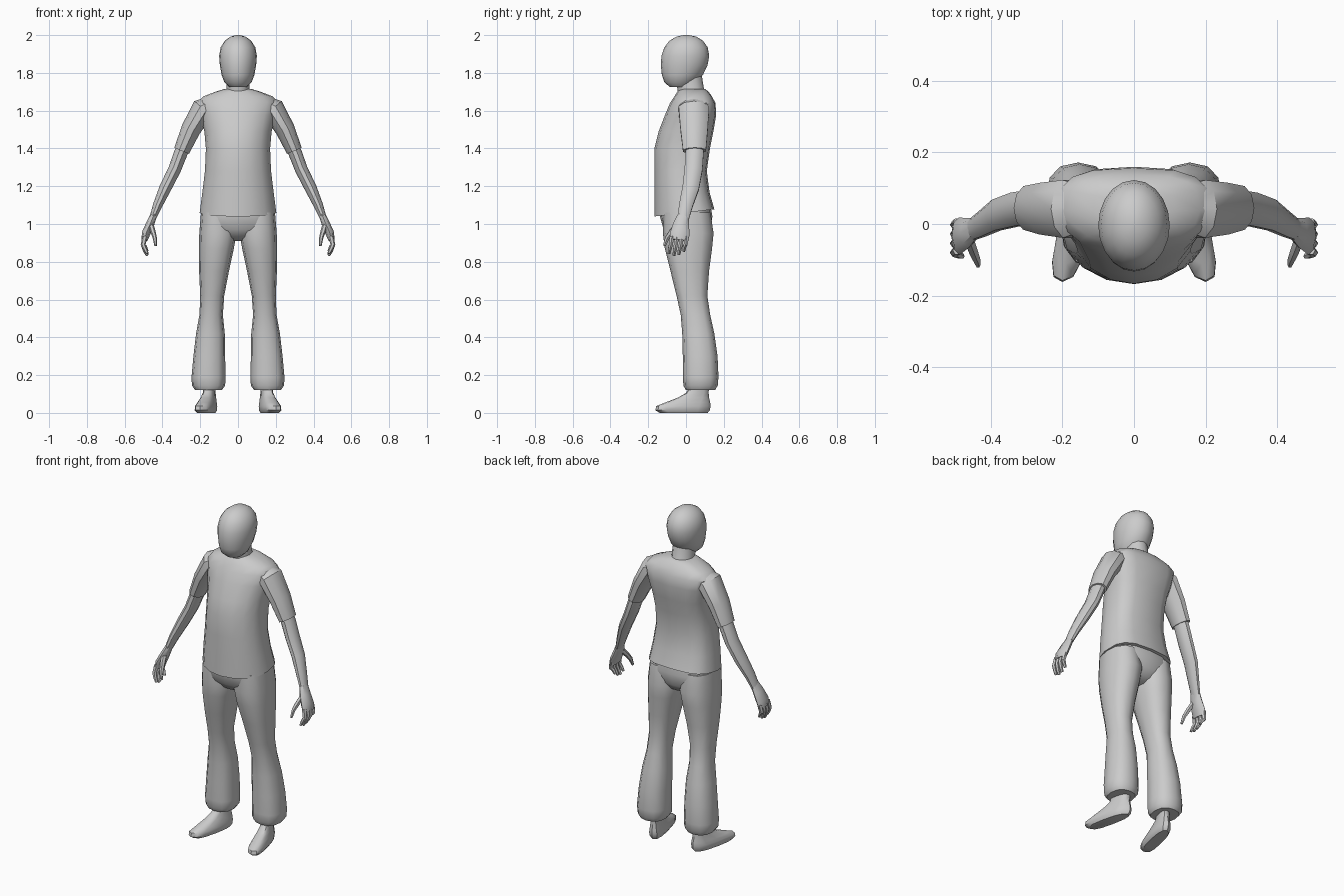
import bpy, bmesh, math
from mathutils import Vector

grey = bpy.data.materials.new("light grey")
grey.diffuse_color = (0.6, 0.6, 0.6, 1)


def spow(v, p):
    return math.copysign(abs(v) ** p, v)


def oval(z, y0, y1, hw, cx=0, n=16, pf=1.0, pb=0.8, slope=0, skew=0):
    """Horizontal ring from front y0 to back y1, half width hw."""
    cy, hy, pts = (y0 + y1) / 2, (y1 - y0) / 2, []
    for i in range(n):
        a = 2 * math.pi * i / n
        s, c = math.sin(a), math.cos(a)
        p = pf if s < 0 else pb
        y = cy + hy * spow(s, p)
        pts.append(Vector((cx + hw * spow(c, p) - skew * y, y, z + slope * y)))
    return pts


def tube(path, n=10):
    """Rings along a path of (x, y, z, thickness radius, y radius)."""
    cs, rings = [Vector(p[:3]) for p in path], []
    for i, p in enumerate(path):
        t = (cs[min(i + 1, len(cs) - 1)] - cs[max(i - 1, 0)]).normalized()
        u = Vector((0, 1, 0))
        u = (u - t * u.dot(t)).normalized()
        v = t.cross(u)
        rings.append([cs[i] + v * p[3] * math.cos(2 * math.pi * k / n)
                      + u * p[4] * math.sin(2 * math.pi * k / n) for k in range(n)])
    return rings


def loft(name, parts, mirror=False, angle=40):
    """Skin each list of rings into a capped body, all in one object."""
    bm = bmesh.new()
    for rings in parts:
        vs = [[bm.verts.new(p) for p in r] for r in rings]
        n = len(vs[0])
        for a, b in zip(vs, vs[1:]):
            for k in range(n):
                bm.faces.new((a[k], a[(k + 1) % n], b[(k + 1) % n], b[k]))
        bm.faces.new(vs[0])
        bm.faces.new(vs[-1])
    bmesh.ops.recalc_face_normals(bm, faces=bm.faces)
    me = bpy.data.meshes.new(name)
    bm.to_mesh(me)
    bm.free()
    me.materials.append(grey)
    ob = bpy.data.objects.new(name, me)
    bpy.context.collection.objects.link(ob)
    bpy.ops.object.select_all(action='DESELECT')
    ob.select_set(True)
    bpy.context.view_layer.objects.active = ob
    bpy.ops.object.shade_smooth_by_angle(angle=math.radians(angle))
    if mirror:
        ob.modifiers.new("mirror", 'MIRROR').use_mirror_merge = False
    return ob


# Head and neck: z, front y, back y, half width
loft("head", [[oval(*r, n=20, pb=1) for r in (
    (1.725, -0.085, 0.02, 0.045), (1.75, -0.115, 0.05, 0.072), (1.79, -0.128, 0.09, 0.087),
    (1.84, -0.133, 0.114, 0.096), (1.89, -0.13, 0.123, 0.1), (1.935, -0.115, 0.115, 0.092),
    (1.97, -0.088, 0.09, 0.07), (1.992, -0.05, 0.055, 0.04), (2.0, -0.012, 0.015, 0.01))]])
loft("neck", [[oval(*r, n=12, pb=1) for r in (
    (1.66, -0.04, 0.12, 0.075), (1.715, -0.045, 0.095, 0.062), (1.81, -0.065, 0.08, 0.06))]])

# Shirt body with a hem that drops at the front
loft("shirt", [[oval(*r[:4], pb=0.65, slope=r[4]) for r in (
    (1.06, -0.168, 0.15, 0.203, 0.12), (1.16, -0.168, 0.125, 0.19, 0.05),
    (1.28, -0.168, 0.11, 0.175, 0), (1.4, -0.167, 0.127, 0.17, 0),
    (1.49, -0.145, 0.145, 0.178, 0), (1.58, -0.11, 0.16, 0.2, 0),
    (1.64, -0.085, 0.156, 0.215, 0), (1.675, -0.062, 0.138, 0.185, 0),
    (1.702, -0.045, 0.118, 0.115, 0), (1.715, -0.03, 0.1, 0.07, 0))]])

# Sleeves
loft("sleeves", [tube((
    (0.12, 0.045, 1.65, 0.035, 0.06), (0.185, 0.042, 1.61, 0.062, 0.085),
    (0.25, 0.043, 1.5, 0.052, 0.076), (0.298, 0.045, 1.388, 0.042, 0.064)))], True)

# Bare arms
loft("arms", [tube((
    (0.26, 0.045, 1.48, 0.033, 0.048), (0.305, 0.045, 1.37, 0.036, 0.05),
    (0.335, 0.04, 1.29, 0.034, 0.05), (0.385, 0.025, 1.19, 0.032, 0.046),
    (0.425, 0.0, 1.1, 0.025, 0.038), (0.452, -0.015, 1.03, 0.018, 0.032)))], True)

# Hands: palm, four curled fingers and a thumb
hand = [tube(((0.445, -0.012, 1.05, 0.018, 0.03), (0.465, -0.025, 1.0, 0.022, 0.042),
              (0.487, -0.033, 0.95, 0.023, 0.052), (0.495, -0.036, 0.915, 0.016, 0.05)), 8)]
for i in range(4):
    y = -0.074 + 0.026 * i
    drop = (0.01, 0, 0.005, 0.022)[i]
    hand.append(tube(((0.493, y, 0.935, 0.014, 0.013), (0.502, y - 0.006, 0.89, 0.013, 0.012),
                      (0.492, y - 0.012, 0.858 + drop, 0.011, 0.011),
                      (0.48, y - 0.016, 0.833 + drop, 0.007, 0.008)), 6))
hand.append(tube(((0.462, -0.04, 1.0, 0.014, 0.018), (0.45, -0.075, 0.96, 0.014, 0.016),
                  (0.44, -0.1, 0.925, 0.011, 0.013), (0.436, -0.115, 0.885, 0.007, 0.008)), 6))
loft("hands", hand, True)

# Trouser seat
loft("trouser_seat", [[oval(*r, pf=0.8, pb=0.75) for r in (
    (1.12, -0.135, 0.125, 0.185), (1.04, -0.138, 0.14, 0.197), (0.97, -0.118, 0.128, 0.19),
    (0.93, -0.085, 0.1, 0.12), (0.91, -0.04, 0.06, 0.05))]])

# Trouser legs: z, front y, back y, inner x, outer x
loft("trouser_legs", [[oval(z, f, b, (o - i) / 2, (o + i) / 2, 12, 0.8, 0.85)
                       for z, f, b, i, o in (
    (1.06, -0.12, 0.13, 0.025, 0.196), (0.95, -0.122, 0.146, 0.008, 0.205),
    (0.87, -0.112, 0.138, 0.022, 0.207), (0.75, -0.082, 0.122, 0.048, 0.206),
    (0.62, -0.05, 0.113, 0.073, 0.2), (0.52, -0.028, 0.128, 0.08, 0.204),
    (0.42, -0.02, 0.15, 0.07, 0.222), (0.3, -0.017, 0.167, 0.068, 0.236),
    (0.19, -0.016, 0.172, 0.066, 0.246), (0.145, -0.014, 0.168, 0.068, 0.244),
    (0.122, -0.002, 0.155, 0.084, 0.228))]], True)

# Feet turned slightly outward
loft("feet", [[oval(z, f, b, w, 0.165, 12, 0.7, 0.8, skew=0.22) for z, f, b, w in (
    (0.0, -0.14, 0.115, 0.036), (0.014, -0.162, 0.126, 0.045), (0.036, -0.158, 0.13, 0.045),
    (0.055, -0.11, 0.128, 0.04), (0.08, -0.045, 0.122, 0.034), (0.105, 0.0, 0.12, 0.029),
    (0.16, 0.03, 0.122, 0.029))]], True)
